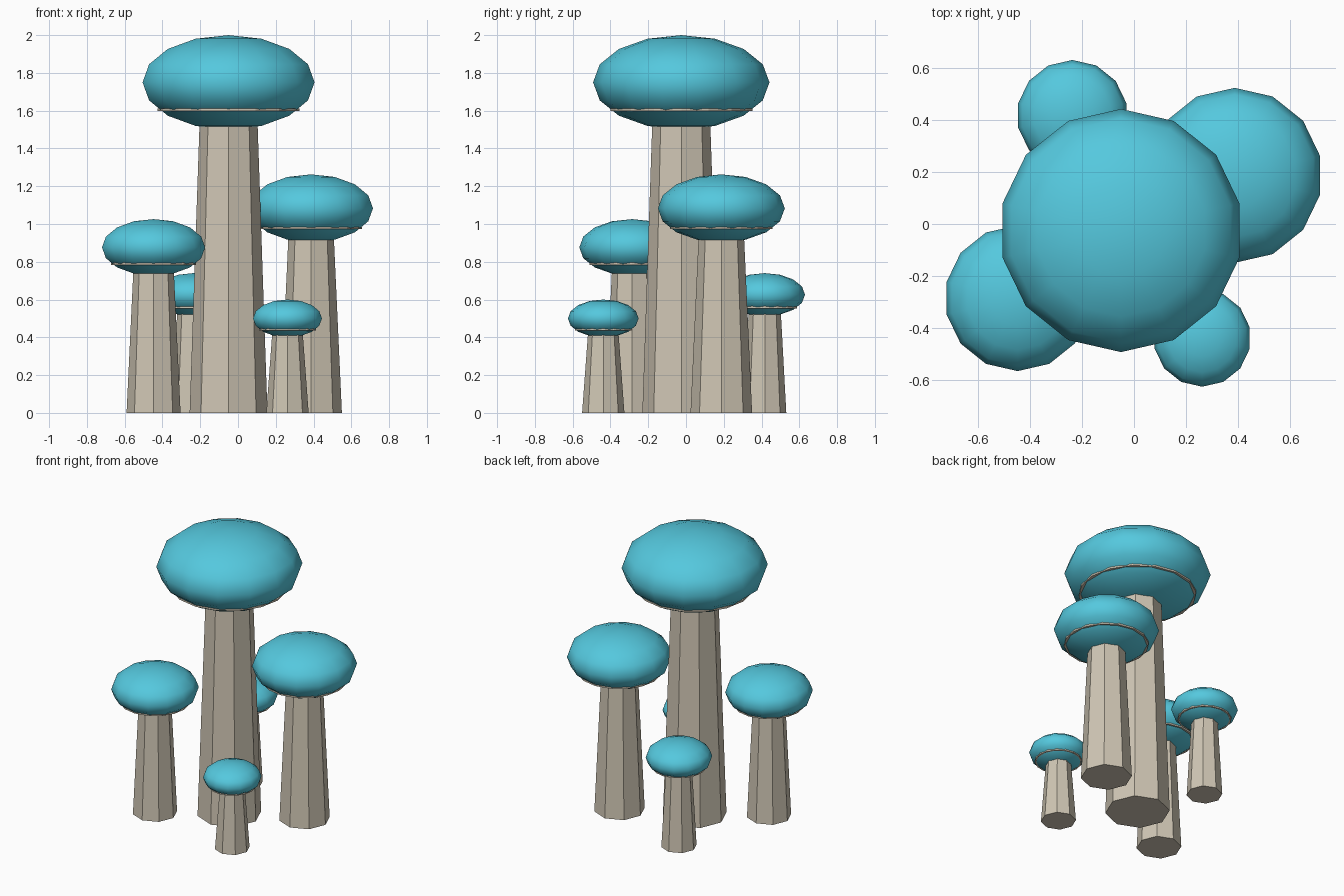
import bpy
import bmesh
from math import radians
from mathutils import Matrix

cube = bpy.data.objects.get("Cube")
if cube:
    bpy.data.objects.remove(cube, do_unlink=True)


def make_material(name, color):
    mat = bpy.data.materials.new(name)
    mat.use_nodes = True
    mat.diffuse_color = color
    mat.node_tree.nodes["Principled BSDF"].inputs["Base Color"].default_value = color
    return mat


cap_blue = make_material("cap blue", (0.09, 0.58, 0.73, 1))
stem_beige = make_material("stem beige", (0.63, 0.57, 0.46, 1))


def add_object(name, bm, mat, location, smooth=False):
    bmesh.ops.recalc_face_normals(bm, faces=bm.faces[:])
    mesh = bpy.data.meshes.new(name)
    for face in bm.faces:
        face.smooth = smooth
    bm.to_mesh(mesh)
    bm.free()
    mesh.materials.append(mat)
    obj = bpy.data.objects.new(name, mesh)
    obj.location = location
    bpy.context.collection.objects.link(obj)
    return obj


def add_column(name, sides, r_bottom, r_top, z, height, x, y):
    """Tapered prism standing at height z."""
    bm = bmesh.new()
    bmesh.ops.create_cone(bm, cap_ends=True, segments=sides, radius1=r_bottom,
                          radius2=r_top, depth=height)
    add_object(name, bm, stem_beige, (x, y, z + height / 2))


def add_cap(name, radius, half_height, x, y, z):
    """Flattened smooth sphere with a vertex on the front and back."""
    bm = bmesh.new()
    bmesh.ops.create_uvsphere(bm, u_segments=14, v_segments=8, radius=1)
    front = max(bm.verts, key=lambda v: v.co.x)
    if abs(front.co.x - 1) < 0.001:
        bmesh.ops.rotate(bm, verts=bm.verts[:],
                         matrix=Matrix.Rotation(radians(90), 3, "Z"))
    bmesh.ops.scale(bm, verts=bm.verts[:], vec=(radius, radius, half_height))
    add_object(name, bm, cap_blue, (x, y, z), smooth=True)


# name, x, y, cap centre height, cap radius, stem bottom and top radius
mushrooms = [
    ("centre", -0.05, -0.025, 1.75, 0.467, 0.206, 0.153),
    ("back_left", 0.387, 0.187, 1.083, 0.336, 0.163, 0.12),
    ("front_right", -0.447, -0.285, 0.876, 0.28, 0.143, 0.107),
    ("back_right", -0.237, 0.417, 0.626, 0.213, 0.114, 0.085),
    ("front_left", 0.262, -0.438, 0.5, 0.187, 0.112, 0.081),
]

for name, x, y, z, radius, r_bottom, r_top in mushrooms:
    half_height = radius * 0.535
    # Octagonal stem, ending inside the cap
    add_column(name + "_stem", 8, r_bottom, r_top, 0, z - half_height * 0.8, x, y)
    add_cap(name + "_cap", radius, half_height, x, y, z)
    # Thin gill disc showing as a rim under the cap
    add_column(name + "_gills", 16, radius * 0.805, radius * 0.805,
               z - half_height * 0.58 - 0.006, 0.012, x, y)
